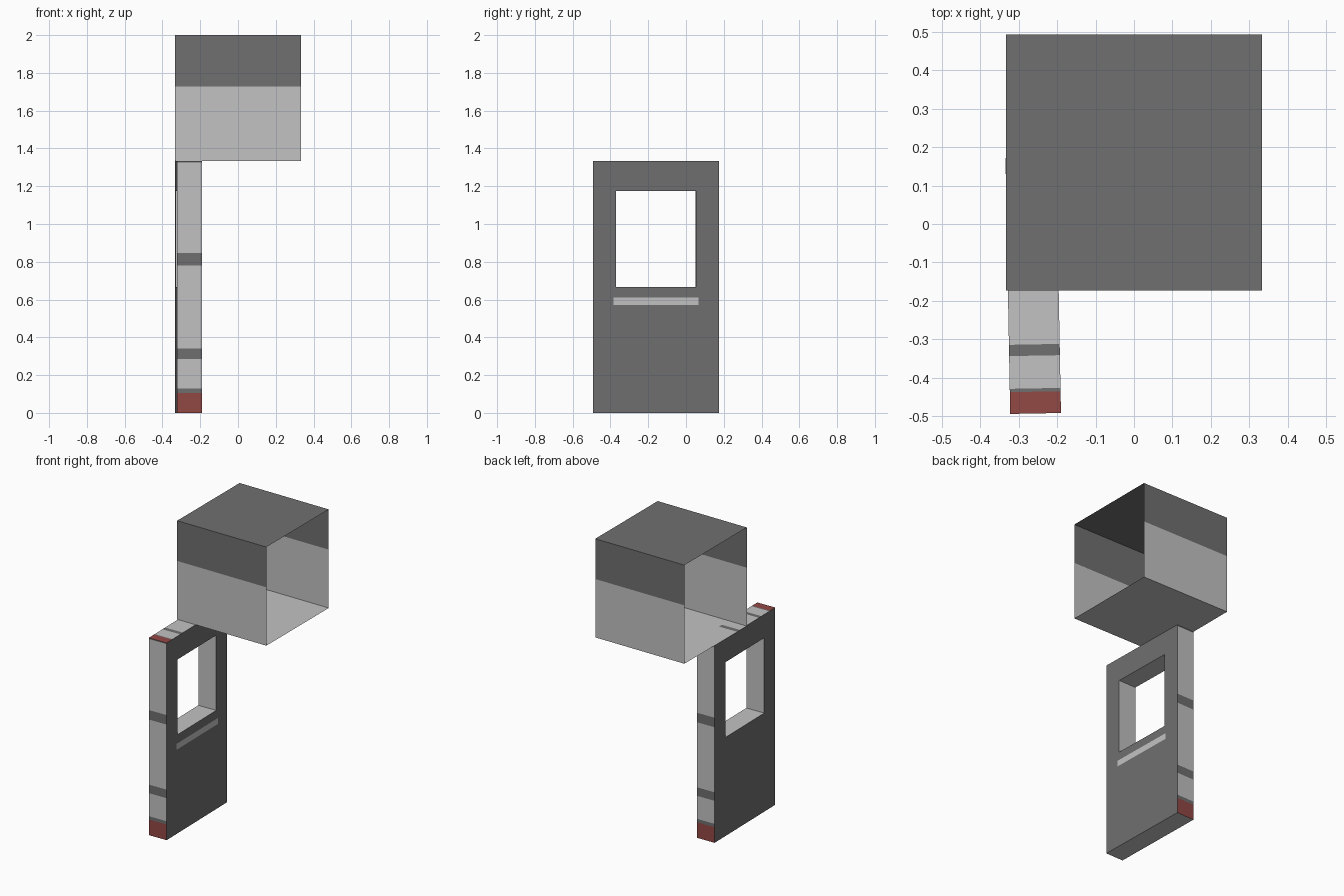
import bpy, bmesh
from mathutils import Vector

if "Cube" in bpy.data.objects:
    bpy.data.objects.remove(bpy.data.objects["Cube"])


def material(name, r, g, b):
    m = bpy.data.materials.new(name)
    m.diffuse_color = (r, g, b, 1)
    m.use_nodes = True
    m.node_tree.nodes["Principled BSDF"].inputs["Base Color"].default_value = m.diffuse_color
    return m


LIGHT, DARK, RED = 0, 1, 2
MATS = [material("light grey", 0.54, 0.54, 0.54),
        material("dark grey", 0.16, 0.16, 0.16),
        material("dull red", 0.29, 0.065, 0.058)]


def panel(bm, origin, u, v, v_cuts=(0, 1), colours=(LIGHT,), u_cuts=(0, 1), hole=None):
    """Flat panel split along u and v; colours go by v row; normal is u x v."""
    o, u, v = Vector(origin), Vector(u), Vector(v)
    for i in range(len(u_cuts) - 1):
        for j in range(len(v_cuts) - 1):
            if hole == (i, j):
                continue
            a, b, c, d = u_cuts[i], u_cuts[i + 1], v_cuts[j], v_cuts[j + 1]
            vs = [bm.verts.new(o + u * s + v * t)
                  for s, t in ((a, c), (b, c), (b, d), (a, d))]
            bm.faces.new(vs).material_index = colours[j]


def finish(bm, name, loc=(0, 0, 0), rot=0):
    bmesh.ops.remove_doubles(bm, verts=bm.verts, dist=1e-5)
    me = bpy.data.meshes.new(name)
    bm.to_mesh(me)
    bm.free()
    for m in MATS:
        me.materials.append(m)
    ob = bpy.data.objects.new(name, me)
    ob.location = loc
    ob.rotation_euler.z = rot
    bpy.context.collection.objects.link(ob)
    return ob


# Upper box: four thin walls, open on both x ends
S, X, Y, Z = 2 / 3, -1 / 3, -0.1735, 4 / 3
bm = bmesh.new()
wall = dict(v_cuts=(0, 0.592, 1), colours=(LIGHT, DARK))
panel(bm, (X, Y, Z), (S, 0, 0), (0, 0, S), **wall)
panel(bm, (-X, Y + S, Z), (-S, 0, 0), (0, 0, S), **wall)
panel(bm, (X, Y, Z + S), (S, 0, 0), (0, S, 0), colours=(DARK,))
panel(bm, (X, Y + S, Z), (S, 0, 0), (0, -S, 0))
finish(bm, "open_box")

# Door slab, slightly turned about z
T, L, H = 0.066, 0.3325, 4 / 3
W, Z0, Z1 = 0.2115, 0.667, 1.175
PLACE, TURN = (-0.262, -0.16, 0), 0.0185
bm = bmesh.new()
uc = (0, (L - W) / (2 * L), (L + W) / (2 * L), 1)
vc = (0, Z0 / H, Z1 / H, 1)
broad = dict(u_cuts=uc, v_cuts=vc, colours=(DARK,) * 3, hole=(1, 1))
panel(bm, (T, -L, 0), (0, 2 * L, 0), (0, 0, H), **broad)
panel(bm, (-T, L, 0), (0, -2 * L, 0), (0, 0, H), **broad)

# Banded door edges: front, back and top; plain underside
bands = dict(v_cuts=(0, 0.079, 0.096, 0.213, 0.256, 0.586, 0.634, 0.994, 1),
             colours=(RED, DARK, LIGHT, DARK, LIGHT, DARK, LIGHT, DARK))
top_bands = dict(v_cuts=(0, 0.085, 0.098, 0.226, 0.270, 0.586, 0.634, 1),
                 colours=(RED, DARK, LIGHT, DARK, LIGHT, DARK, LIGHT))
panel(bm, (-T, -L, 0), (2 * T, 0, 0), (0, 0, H), **bands)
panel(bm, (T, L, 0), (-2 * T, 0, 0), (0, 0, H), **bands)
panel(bm, (-T, -L, H), (2 * T, 0, 0), (0, 2 * L, 0), **top_bands)
panel(bm, (-T, L, 0), (2 * T, 0, 0), (0, -2 * L, 0))

# Window opening: sill, head and two jambs
panel(bm, (-T, -W, Z0), (2 * T, 0, 0), (0, 2 * W, 0))
panel(bm, (-T, W, Z1), (2 * T, 0, 0), (0, -2 * W, 0))
panel(bm, (-T, W, Z0), (2 * T, 0, 0), (0, 0, Z1 - Z0))
panel(bm, (T, -W, Z0), (-2 * T, 0, 0), (0, 0, Z1 - Z0))
finish(bm, "door", PLACE, TURN)

# Pale strip under the window, on the right side
bm = bmesh.new()
panel(bm, (T + 0.002, -0.226, 0.57), (0, 0.452, 0), (0, 0, 0.04))
finish(bm, "door_strip", PLACE, TURN)
